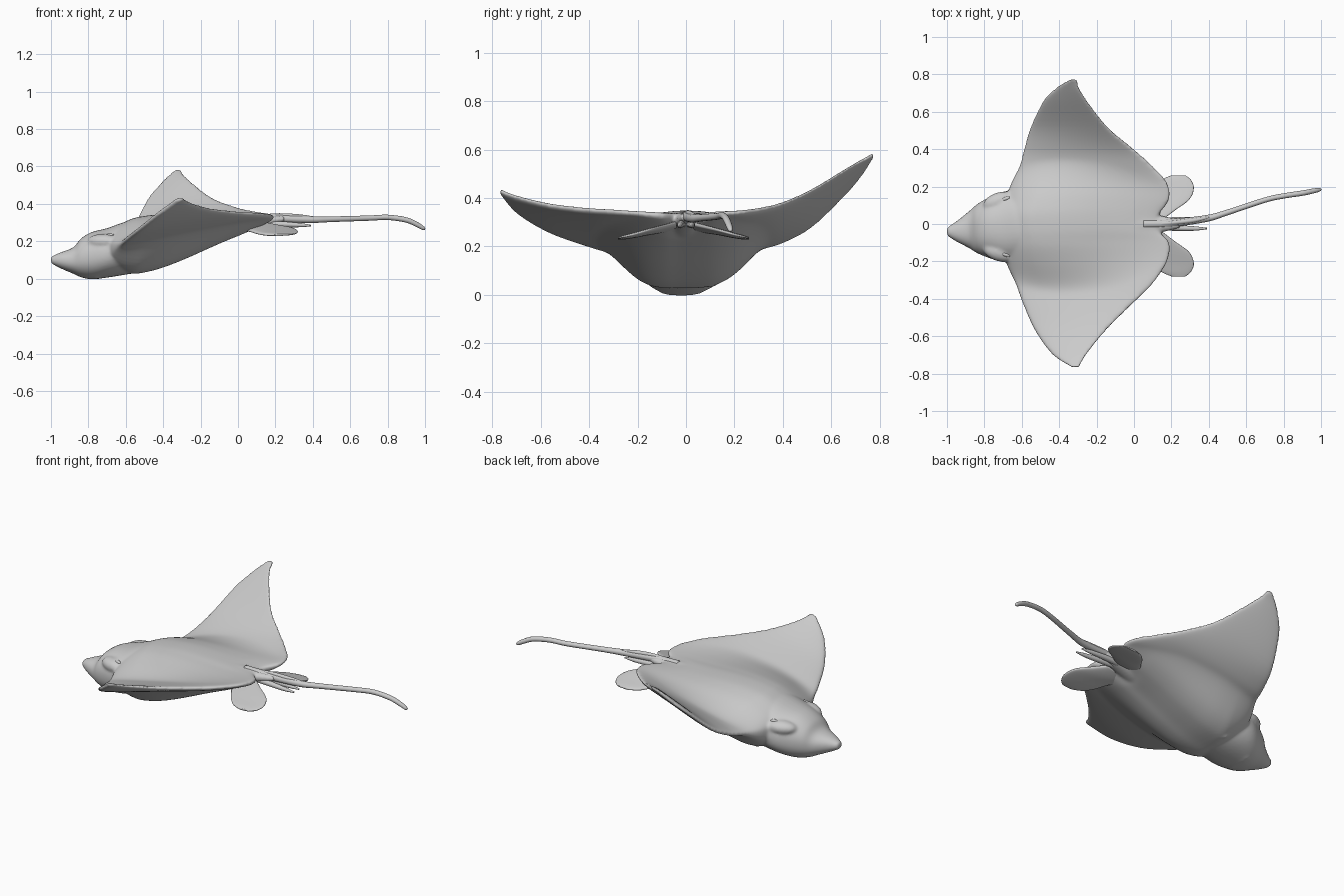
import bpy, bmesh
from math import cos, sin, pi
from mathutils import Matrix, Vector

if "Cube" in bpy.data.objects:
    bpy.data.objects.remove(bpy.data.objects["Cube"])


def resample(rows, n):
    """Catmull-Rom interpolation through rows of numbers."""
    out = []
    for i in range(len(rows) - 1):
        a, b, c, d = (rows[max(0, min(len(rows) - 1, i + k))] for k in (-1, 0, 1, 2))
        for s in range(n):
            t = s / n
            out.append([0.5 * (2 * q + (r - p) * t + (2 * p - 5 * q + 4 * r - w) * t * t
                               + (3 * q - p - 3 * r + w) * t ** 3)
                        for p, q, r, w in zip(a, b, c, d)])
    out.append(list(rows[-1]))
    return out


def loft(bm, rings):
    loops = [[bm.verts.new(p) for p in ring] for ring in rings]
    n = len(loops[0])
    for a, b in zip(loops, loops[1:]):
        for i in range(n):
            bm.faces.new((a[i], a[(i + 1) % n], b[(i + 1) % n], b[i]))
    bm.faces.new(loops[0])
    bm.faces.new(loops[-1][::-1])


# Trunk swelling along x: x, rise above wing, drop below wing, half width
TRUNK = resample([(-.75, .09, .145, .27), (-.62, .095, .155, .33), (-.45, .09, .15, .36),
                  (-.30, .07, .122, .36), (-.10, .032, .07, .33), (.05, .01, .04, .27),
                  (.20, 0, .02, .18)], 8)


def swell(x, y, up):
    r = min(TRUNK, key=lambda q: abs(q[0] - x))
    i = min(TRUNK.index(r), len(TRUNK) - 2)
    if x < r[0] and i > 0:
        i -= 1
    a, b = TRUNK[i], TRUNK[i + 1]
    f = max(0, min(1, (x - a[0]) / (b[0] - a[0])))
    rise, drop, w = (p + (q - p) * f for p, q in zip(a[1:], b[1:]))
    bell = (1 - min(1, abs(y + .01) / w) ** 3) ** 2
    return (rise if up else drop) * bell


def fin_rings(rows, n=40, trunk=False):
    """Rows: y, front x, rear x, front z, rear z, half thickness."""
    rings = []
    for y, x0, x1, z0, z1, t in resample(rows, 5):
        ring = []
        for k in range(n):
            a = 2 * pi * k / n
            u = (1 - cos(a)) / 2
            s = sin(a)
            x = x0 + (x1 - x0) * u
            h = t * abs(s) ** 0.55 * (1.1 - 0.25 * u)
            if trunk:
                h += swell(x, y, s > 0) * min(1, 1.3 * abs(s)) ** 0.7
            ring.append((x, y, z0 + (z1 - z0) * u + (h if s > 0 else -h)))
        rings.append(ring)
    return rings


def body_rings(rows, n=40):
    """Rows: x, centre y, half width, top z, bottom z."""
    def se(v):
        return (1 if v > 0 else -1) * abs(v) ** 0.9
    return [[(x, yc + w * se(cos(2 * pi * k / n)),
              (zt + zb) / 2 + (zt - zb) / 2 * se(sin(2 * pi * k / n))) for k in range(n)]
            for x, yc, w, zt, zb in resample(rows, 5)]


def blob(bm, loc, size, turn=0):
    m = Matrix.Translation(loc) @ Matrix.Rotation(turn, 4, 'Z') @ Matrix.Diagonal((*size, 1))
    bmesh.ops.create_uvsphere(bm, u_segments=20, v_segments=12, radius=1, matrix=m)


def finish(name, bm):
    bmesh.ops.recalc_face_normals(bm, faces=bm.faces)
    for f in bm.faces:
        f.smooth = True
    me = bpy.data.meshes.new(name)
    bm.to_mesh(me)
    bm.free()
    ob = bpy.data.objects.new(name, me)
    bpy.context.collection.objects.link(ob)
    return ob


def tube(name, pts):
    """Rounded tapering tube; points are x, y, z, radius."""
    bm = bmesh.new()
    rows = resample(pts, 6)
    rings = []
    for i, (x, y, z, r) in enumerate(rows):
        d = Vector(rows[min(i + 1, len(rows) - 1)][:3]) - Vector(rows[max(i - 1, 0)][:3])
        side = d.cross(Vector((0, 0, 1))).normalized()
        up = side.cross(d).normalized()
        rings.append([Vector((x, y, z)) + r * (cos(2 * pi * k / 16) * side + sin(2 * pi * k / 16) * up)
                      for k in range(16)])
    loft(bm, rings)
    return finish(name, bm)


# Head and body core plus wings swelling into the trunk, fused into one smooth skin
bm = bmesh.new()
loft(bm, body_rings([
    (-1.0, -.04, .022, .118, .082), (-.95, -.04, .054, .14, .056), (-.88, -.03, .10, .168, .026),
    (-.84, -.025, .13, .215, .008), (-.78, -.02, .16, .25, -.003), (-.70, -.015, .188, .27, .006),
    (-.60, -.01, .185, .305, .022), (-.45, -.01, .15, .335, .05), (-.30, -.01, .11, .335, .11),
    (-.10, -.01, .08, .335, .20), (.05, -.005, .06, .34, .25), (.17, 0, .04, .338, .285),
    (.25, 0, .02, .335, .305)]))
loft(bm, fin_rings([
    (-.768, -.33, -.293, .425, .43, .012), (-.70, -.435, -.255, .345, .405, .017),
    (-.57, -.53, -.15, .268, .372, .022), (-.42, -.597, .0, .215, .352, .026),
    (-.32, -.633, .10, .187, .345, .028), (-.20, -.685, .178, .168, .337, .028),
    (-.10, -.70, .188, .175, .33, .028), (-.03, -.70, .13, .18, .325, .028),
    (.05, -.70, .135, .18, .325, .028), (.13, -.685, .188, .175, .335, .028),
    (.22, -.655, .178, .178, .34, .028), (.31, -.612, .10, .2, .352, .028),
    (.40, -.588, 0, .225, .376, .026), (.52, -.553, -.14, .288, .432, .022),
    (.66, -.485, -.25, .42, .518, .017), (.73, -.415, -.293, .503, .558, .015),
    (.775, -.34, -.303, .577, .58, .012)], 88, True))
for s in (-1, 1):
    blob(bm, (-.72, -.015 + s * .135, .20), (.09, .05, .04), s * .3)         # brow
    for i in range(5):                                                       # gill folds
        blob(bm, (-.55 + .05 * i, -.01 + s * (.11 - .008 * i), .045 + .014 * i),
             (.009, .035, .014), s * .4)
blob(bm, (-.76, -.02, .012), (.025, .09, .015))                              # lower lip
body = finish("body_and_wings", bm)
rm = body.modifiers.new("fuse", 'REMESH')
rm.mode = 'VOXEL'
rm.voxel_size = 0.007
rm.use_smooth_shade = True
sm = body.modifiers.new("soften", 'SMOOTH')
sm.factor = 0.5
sm.iterations = 14

# Eyes
for s, n in ((-1, "right"), (1, "left")):
    bm = bmesh.new()
    blob(bm, (-.685, -.015 + s * .15, .232), (.024, .010, .010), s * .3)
    finish("eye_" + n, bm)

# Pelvic fins
fin = [(.02, -.03, .15, .28, .295, .016), (.07, .01, .215, .267, .283, .015),
       (.13, .06, .295, .257, .268, .013), (.19, .10, .32, .244, .252, .011),
       (.235, .145, .305, .236, .241, .009), (.26, .20, .275, .233, .236, .005)]
for s, n in ((-1, "right"), (1, "left")):
    bm = bmesh.new()
    loft(bm, fin_rings([(-.01 + s * (r[0] + .01), *r[1:]) for r in fin]))
    finish("pelvic_fin_" + n, bm)

# Claspers under the tail
for s, n in ((-1, "right"), (1, "left")):
    tube("clasper_" + n, [(.08, s * .012, .29, .014), (.2, s * .02, .292, .016),
                          (.32, s * .024, .287, .012), (.39, s * .024, .284, .004)])

# Tail and the small dorsal fin at its root
tube("tail", [(.05, 0, .322, .024), (.2, .005, .322, .022), (.39, .03, .316, .018),
              (.5, .062, .318, .015), (.7, .128, .324, .014), (.8, .15, .328, .014),
              (.9, .165, .314, .014), (.96, .177, .288, .013), (.99, .183, .270, .010),
              (1.0, .185, .264, .004)])
tube("dorsal_fin", [(.12, .0, .335, .008), (.22, .008, .339, .011),
                    (.32, .02, .333, .012), (.40, .036, .329, .005)])
